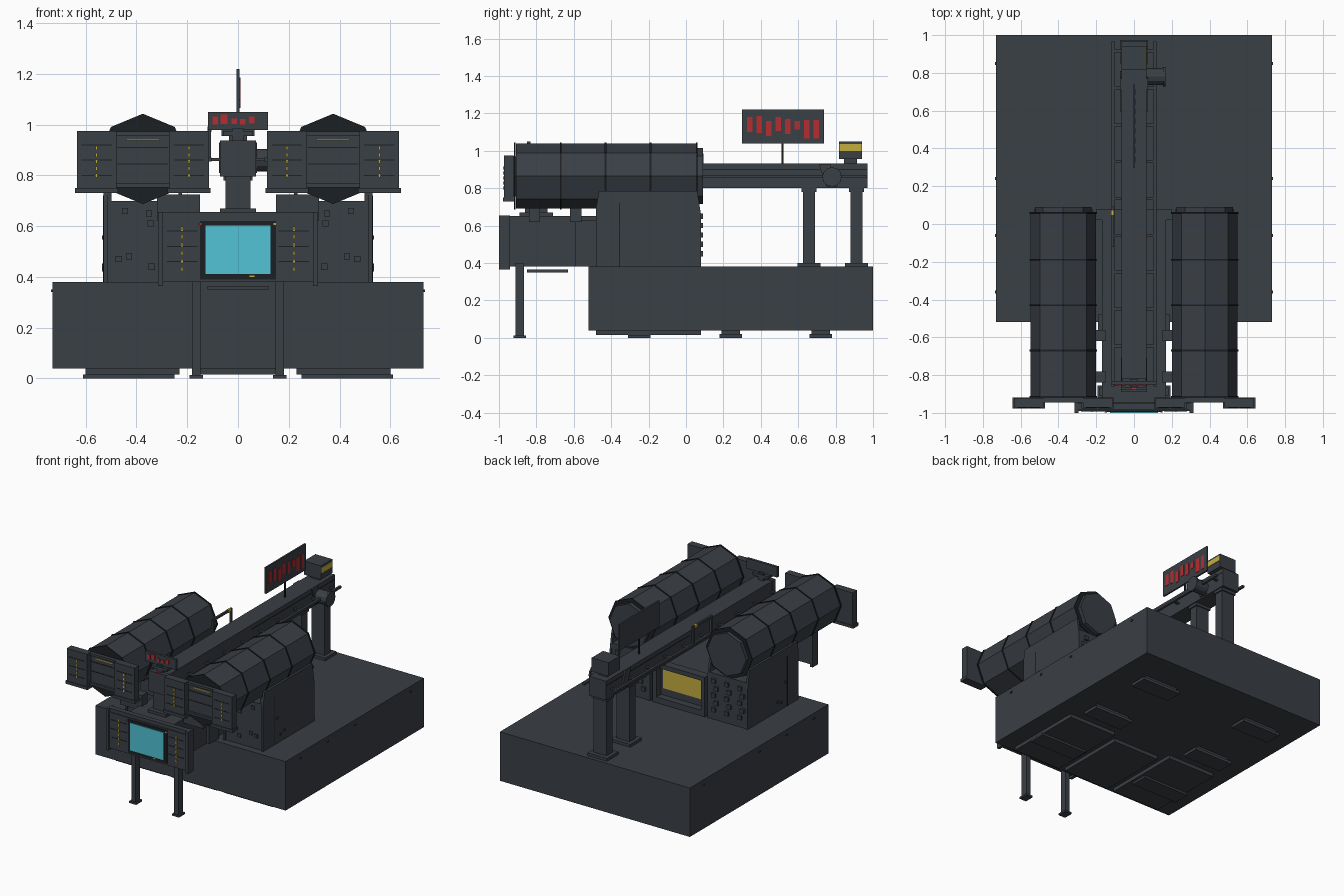
import bpy, bmesh, math
from mathutils import Matrix

cube = bpy.data.objects.get("Cube")
if cube:
    bpy.data.objects.remove(cube, do_unlink=True)


def material(name, rgb):
    m = bpy.data.materials.new(name)
    m.use_nodes = True
    m.diffuse_color = (*rgb, 1)
    m.node_tree.nodes["Principled BSDF"].inputs["Base Color"].default_value = (*rgb, 1)
    return m


GREY = material("slate grey", (0.042, 0.05, 0.06))
DARK = material("near black", (0.012, 0.014, 0.016))
CYAN = material("screen cyan", (0.085, 0.54, 0.67))
RED = material("signal red", (0.46, 0.025, 0.03))
YELLOW = material("marker yellow", (0.55, 0.42, 0.05))


def finish(bm, name, mat):
    bmesh.ops.recalc_face_normals(bm, faces=bm.faces)
    me = bpy.data.meshes.new(name)
    bm.to_mesh(me)
    bm.free()
    me.materials.append(mat)
    ob = bpy.data.objects.new(name, me)
    bpy.context.scene.collection.objects.link(ob)
    return ob


def box(name, x, y, z, mat=GREY):
    """Box from (low, high) pairs."""
    bm = bmesh.new()
    bmesh.ops.create_cube(bm, size=1)
    for v in bm.verts:
        for i, (lo, hi) in enumerate((x, y, z)):
            v.co[i] = hi if v.co[i] > 0 else lo
    return finish(bm, name, mat)


def mid(c, half):
    return (c - half, c + half)


def side(s, lo, hi):
    """Range mirrored to side s."""
    return tuple(sorted((s * lo, s * hi)))


def drum(name, r, length, centre, axis, sides=8, mat=GREY):
    bm = bmesh.new()
    bmesh.ops.create_cone(bm, cap_ends=True, segments=sides, radius1=r, radius2=r, depth=length)
    bm.transform(Matrix.Translation(centre) @ Matrix.Rotation(math.pi / 2, 4, axis))
    return finish(bm, name, mat)


def prism_x(name, profile, x, mat=GREY):
    """Profile in (y, z) extruded along x."""
    bm = bmesh.new()
    f = bm.faces.new([bm.verts.new((x[0], y, z)) for y, z in profile])
    ext = bmesh.ops.extrude_face_region(bm, geom=[f])["geom"]
    for v in ext:
        if isinstance(v, bmesh.types.BMVert):
            v.co.x = x[1]
    return finish(bm, name, mat)


# Base and its feet
box("base", mid(0, .73), (-.52, 1), (.04, .38))
box("centre_pad", mid(0, .18), (-.48, .02), (.015, .04))
for s in (-1, 1):
    box("front_pad", side(s, .23, .6), (-.48, .08), (.015, .04))
    box("front_foot", side(s, .25, .61), mid(-.25, .06), (0, .015))
    for y in (.24, .72):
        box("rear_pad", mid(s * .42, .13), mid(y, .05), (.015, .04))
        box("rear_foot", mid(s * .42, .15), mid(y, .06), (0, .02))
    for y in (-.36, -.06, .24, .85):
        box("base_bolt", side(s, .73, .737), mid(y, .008), (.34, .35))

# Console body, panel and front legs
box("console_body", mid(0, .17), (-.945, .03), (.382, .65))
box("console_shoulder", mid(0, .19), (-.59, -.48), (.382, .63))
box("console_panel", mid(0, .31), (-.99, -.945), (.38, .63))
box("panel_top_trim", mid(0, .3), (-.985, -.95), (.63, .655))
box("screen_frame", mid(0, .15), (-.995, -.985), (.39, .62), DARK)
box("screen_glass", mid(0, .128), (-1, -.99), (.412, .603), CYAN)
box("screen_light", mid(.145, .006), (-.999, -.99), (.604, .613), YELLOW)
box("screen_button", mid(-.15, .006), (-.999, -.99), (.604, .613), RED)
box("lower_light", mid(.055, .01), (-.999, -.99), (.4, .406), YELLOW)
box("cable_tray", mid(0, .12), (-.85, -.63), (.35, .365))
for s in (-1, 1):
    box("panel_edge", side(s, .295, .315), (-1, -.94), (.365, .655))
    for z in (.46, .52, .58):
        box("panel_groove", side(s, .16, .28), (-.992, -.985), mid(z, .002), DARK)
    for i in range(6):
        box("panel_mark", mid(s * .22, .004), (-.996, -.989), mid(.43 + i * .032, .009), YELLOW)
    box("front_leg", mid(s * .165, .017), mid(-.888, .023), (.01, .4))
    box("front_leg_foot", mid(s * .165, .027), mid(-.888, .033), (0, .013))

# Portal on the back of the console
for s in (-1, 1):
    box("portal_post", side(s, .17, .2), (.02, .08), (.38, .65))
box("portal_lintel", mid(0, .2), (.02, .08), (.625, .655))
box("portal_sill", mid(0, .2), (.02, .08), (.38, .42))
box("portal_plate", mid(0, .15), (.028, .036), (.47, .62), YELLOW)

# Pedestals with barrels and front pods
CX, CZ = .375, .865
cheek = [(-.48, .38), (.08, .38), (.08, .66), (.06, .785), (-.465, .785), (-.48, .7)]
for s in (-1, 1):
    box("pedestal", side(s, .23, .52), (-.47, .075), (.38, .7))
    prism_x("outer_cheek", cheek, side(s, .515, .53))
    prism_x("inner_cheek", cheek, side(s, .22, .235))
    box("cheek_seam", side(s, .53, .532), mid(-.355, .003), (.38, .72), DARK)
    for y, z in ((-.33, .555), (-.29, .43), (-.25, .445)):
        box("cheek_stud", side(s, .53, .535), mid(y, .008), mid(z, .008))
    for x, z in ((.35, .65), (.47, .47), (.345, .61), (.34, .44), (.445, .66), (.43, .48)):
        box("front_stud", mid(s * x, .012), (-.478, -.465), mid(z, .012))
    for i, z in enumerate((.45, .5, .55, .6, .65)):
        for x in (.27, .37, .47):
            box("rear_stud", mid(s * (x + .02 * (i % 2)), .014), (.07, .09), mid(z, .014))
    drum("barrel", .173, .97, (s * CX, -.425, CZ), 'X')
    drum("barrel_rear_cap", .15, .03, (s * CX, .075, CZ), 'X')
    for y in (-.915, -.67, -.43, -.19, .058):
        drum("barrel_ring", .178, .009, (s * CX, y, CZ), 'X', mat=DARK)

    # Framed hatch on the barrel front
    box("hatch", mid(s * CX, .105), (-.93, -.91), (.755, .97))
    for z in (.76, .965):
        box("hatch_bar", mid(s * CX, .11), (-.945, -.92), mid(z, .008))
    for z in (.845, .91):
        box("hatch_groove", mid(s * CX, .1), (-.933, -.925), mid(z, .002), DARK)
    box("hatch_mark", mid(s * CX, .065), (-.936, -.928), mid(.94, .003), YELLOW)
    for x in (.193, .557):
        box("pod", mid(s * x, .078), (-.972, -.922), (.745, .975))
        box("pod_skirt", mid(s * x, .085), (-.978, -.918), (.73, .75))
        for z in (.8, .86, .92):
            box("pod_groove", mid(s * x, .06), (-.974, -.968), mid(z, .002), DARK)
        for i in range(5):
            box("pod_mark", mid(s * x, .004), (-.978, -.97), mid(.8 + i * .027, .008), YELLOW)
    for y in (-.81, -.59):
        box("barrel_bracket", side(s, .15, .32), mid(y, .03), (.62, .725))
    box("outer_strut", mid(s * .51, .012), (-.47, -.44), (.68, .74))

# Central beam with side rails
box("beam", mid(0, .065), (-.87, .97), (.8, .932))
box("beam_front_cap", mid(0, .07), (-.88, -.85), (.795, .937))
box("beam_front_column", mid(0, .05), (-.86, -.74), (.63, .81))
box("beam_column_foot", mid(0, .07), (-.89, -.71), (.645, .67))
box("beam_button", mid(0, .01), mid(-.865, .01), (.93, .94), RED)
for s in (-1, 1):
    box("side_rail", mid(s * .112, .008), (-.86, .965), (.855, .87))
    for i in range(10):
        box("rail_tie", side(s, .06, .115), mid(-.84 + i * .195, .008), (.857, .868))
    box("beam_groove", side(s, .065, .067), (.06, .97), mid(.9, .002), DARK)
    prism_x("diagonal_clip", [(.71, .93), (.77, .93), (.81, .81), (.75, .81)], side(s, .06, .075))
drum("winch", .045, .1, (.115, .78, .86), 'Y', 12)
drum("winch_flange", .052, .012, (.16, .78, .86), 'Y', 12)

# Rear posts under the beam
for y in (.657, .912):
    box("rear_post", mid(0, .05), mid(y, .032), (.38, .81))
    box("rear_post_foot", mid(0, .075), mid(y, .062), (.38, .4))
    box("rear_post_collar", mid(0, .058), mid(y, .04), (.78, .805))

# Handrail beside the beam
for y in (-.115, .085):
    box("handrail_post", mid(-.113, .007), mid(y, .008), (.86, .985))
box("handrail_top", mid(-.113, .007), (-.122, .092), (.975, .99))
box("handrail_mark", mid(-.113, .008), mid(.06, .012), (.972, .992), YELLOW)

# Small front sign
box("front_sign_neck", mid(0, .022), mid(-.84, .02), (.93, .985))
box("front_sign_mount", mid(0, .06), mid(-.84, .025), (.955, .975))
box("front_sign", mid(0, .118), (-.85, -.832), (.978, 1.05))
for x, w, lo, hi in ((-.09, .011, 1, 1.033), (-.055, .013, 1.003, 1.04), (-.015, .011, 1.002, 1.025),
                     (.018, .011, 1, 1.022), (.054, .011, 1.005, 1.032)):
    box("front_sign_bar", mid(x, w), (-.854, -.848), (lo, hi), RED)

# Large side sign on a pole
drum("sign_pole", .005, .01, (0, .515, .935), 'Z', 8, DARK)
box("sign_mast", mid(0, .005), mid(.515, .005), (.93, 1.05), DARK)
box("side_sign", mid(0, .006), (.3, .738), (1.038, 1.22))
for i, (lo, hi) in enumerate(((1.1, 1.18), (1.095, 1.185), (1.08, 1.16), (1.105, 1.18),
                              (1.09, 1.17), (1.115, 1.16), (1.065, 1.165), (1.065, 1.165))):
    box("side_sign_bar", (.004, .009), mid(.34 + i * .051, .015), (lo, hi), RED)

# Rear lamp box
box("lamp_stand", mid(0, .035), mid(.88, .035), (.93, .965))
box("lamp_box", mid(0, .065), (.818, .942), (.955, 1.05))
box("lamp_strip", (.062, .069), (.82, .94), (1, 1.037), YELLOW)
